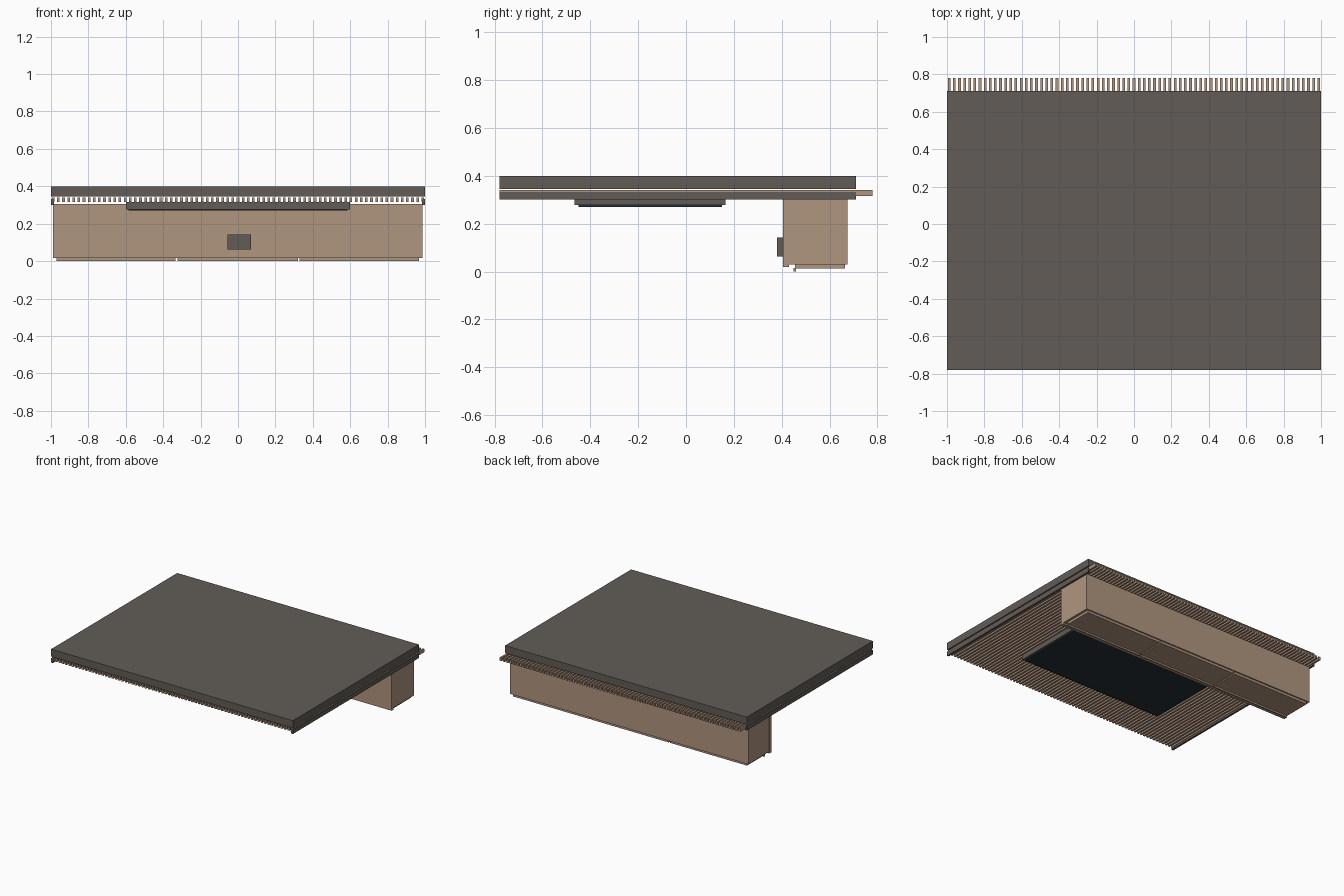
import bpy
import bmesh
from mathutils import Vector

cube = bpy.data.objects.get("Cube")
if cube:
    bpy.data.objects.remove(cube, do_unlink=True)


def make_material(name, rgb):
    mat = bpy.data.materials.new(name)
    mat.use_nodes = True
    color = (*rgb, 1.0)
    mat.diffuse_color = color
    bsdf = next(n for n in mat.node_tree.nodes if n.type == 'BSDF_PRINCIPLED')
    bsdf.inputs["Base Color"].default_value = color
    return mat


tan = make_material("tan_wood", (0.434, 0.305, 0.216))
grey = make_material("warm_grey", (0.122, 0.107, 0.095))
black = make_material("blue_black", (0.02, 0.03, 0.036))


def boxes(name, mat, *extents):
    """One object made of boxes, each given as x, y and z ranges."""
    bm = bmesh.new()
    for xs, ys, zs in extents:
        lo, hi = (Vector(c) for c in zip(xs, ys, zs))
        verts = bmesh.ops.create_cube(bm, size=1)["verts"]
        bmesh.ops.scale(bm, vec=hi - lo, verts=verts)
        bmesh.ops.translate(bm, vec=(lo + hi) / 2, verts=verts)
    mesh = bpy.data.meshes.new(name)
    bm.to_mesh(mesh)
    bm.free()
    mesh.materials.append(mat)
    obj = bpy.data.objects.new(name, mesh)
    bpy.context.collection.objects.link(obj)
    return obj


# Roof slab
boxes("top_slab", grey, ((-1, 1), (-0.78, 0.71), (0.345, 0.40)))

# Row of thin slats under the slab, reaching past its back edge
count, reach, half = 73, 0.988, 0.007
centres = [-reach + 2 * reach * i / (count - 1) for i in range(count)]
boxes("slats", tan, *[((x - half, x + half), (-0.779, 0.78), (0.315, 0.34))
                      for x in centres])

# Side rails
for side, sign in (("left", 1), ("right", -1)):
    xs = sorted((sign * 0.985, sign))
    boxes(side + "_rail", grey, (xs, (-0.78, 0.71), (0.30, 0.332)))

# Hanging panel with a dark underside
boxes("panel_housing", grey, ((-0.6, 0.6), (-0.465, 0.165), (0.277, 0.315)))
boxes("panel_face", black, ((-0.585, 0.585), (-0.45, 0.15), (0.27, 0.277)))

# Cabinet
boxes("cabinet_body", tan, ((-0.988, 0.985), (0.43, 0.675), (0.03, 0.305)))
boxes("cabinet_front", tan, ((-0.99, 0.987), (0.405, 0.43), (0.018, 0.305)))
boxes("control_box", grey, ((-0.055, 0.07), (0.38, 0.405), (0.063, 0.142)))

# Three flaps under the cabinet, each with a finger lip
spans = [(-0.97, -0.333), (-0.323, 0.32), (0.33, 0.967)]
boxes("bottom_flaps", tan, *[(s, (0.455, 0.665), (0.012, 0.03)) for s in spans])
boxes("flap_lips", tan, *[(s, (0.45, 0.459), (0.0, 0.014)) for s in spans])
